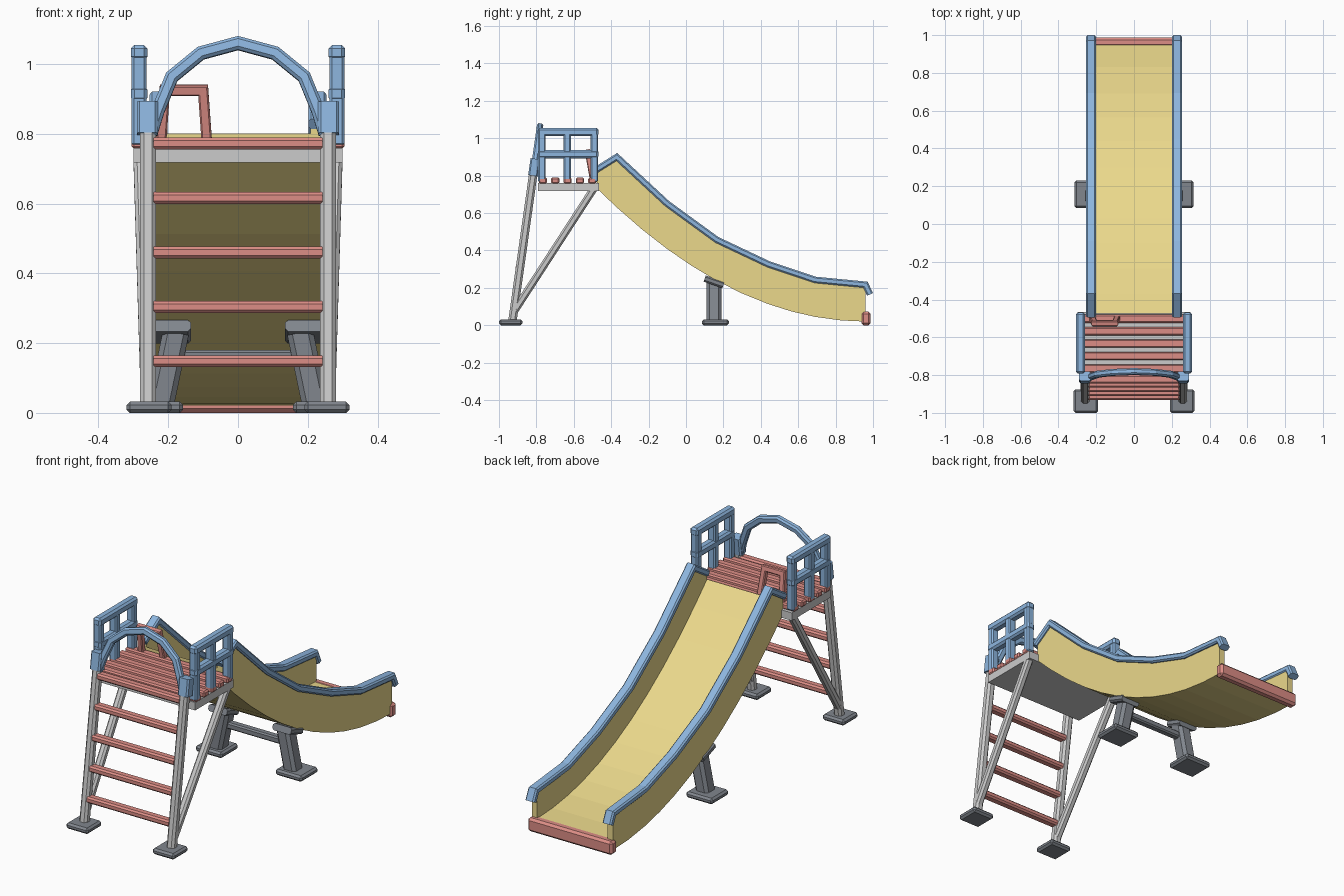
import bpy, bmesh, math
from mathutils import Vector, Matrix

if "Cube" in bpy.data.objects:
    bpy.data.objects.remove(bpy.data.objects["Cube"])


def mat(name, rgb):
    m = bpy.data.materials.new(name)
    m.diffuse_color = (*rgb, 1)
    m.use_nodes = True
    m.node_tree.nodes["Principled BSDF"].inputs["Base Color"].default_value = m.diffuse_color
    return m


BLUE = mat("blue", (0.27, 0.47, 0.74))
RED = mat("red", (0.72, 0.27, 0.24))
YELLOW = mat("yellow", (0.83, 0.69, 0.26))
DARK = mat("dark_grey", (0.22, 0.24, 0.27))


def finish(bm, name, m):
    bmesh.ops.recalc_face_normals(bm, faces=bm.faces)
    me = bpy.data.meshes.new(name)
    bm.to_mesh(me)
    bm.free()
    if m:
        me.materials.append(m)
    ob = bpy.data.objects.new(name, me)
    bpy.context.collection.objects.link(ob)
    return ob


def loft(name, rings, m):
    """Closed solid through a list of cross-section rings."""
    bm = bmesh.new()
    vs = [[bm.verts.new(p) for p in r] for r in rings]
    n = len(vs[0])
    for a, b in zip(vs, vs[1:]):
        for i in range(n):
            j = (i + 1) % n
            bm.faces.new((a[i], a[j], b[j], b[i]))
    bm.faces.new(vs[0])
    bm.faces.new(vs[-1])
    return finish(bm, name, m)


def box(name, x, y, z, m=None, bev=0.007):
    bm = bmesh.new()
    size = [b - a for a, b in (x, y, z)]
    mid = [(a + b) / 2 for a, b in (x, y, z)]
    bmesh.ops.create_cube(bm, size=1, matrix=Matrix.Translation(mid) @ Matrix.Diagonal((*size, 1)))
    if bev:
        bmesh.ops.bevel(bm, geom=bm.edges[:], offset=bev, segments=1, affect='EDGES')
    return finish(bm, name, m)


def sweep(name, pts, side, w, h, m=None, c=0.25):
    """Chamfered bar swept along a mitred path; w along side, h across it."""
    pts = [Vector(p) for p in pts]
    s = Vector(side).normalized()
    u, v = w / 2, h / 2
    k = c * min(w, h)
    prof = [(u, v - k), (u - k, v), (k - u, v), (-u, v - k),
            (-u, k - v), (k - u, -v), (u - k, -v), (u, k - v)]
    rings = []
    for i, p in enumerate(pts):
        a = (p - pts[i - 1]).normalized() if i else None
        b = (pts[i + 1] - p).normalized() if i < len(pts) - 1 else None
        a, b = a or b, b or a
        n = s.cross((a + b).normalized()).normalized()
        n /= max(0.5, math.cos(a.angle(b) / 2))
        rings.append([p + s * q + n * r for q, r in prof])
    return loft(name, rings, m)


# Ladder line: y on the leaning front legs at height z
def lean(z):
    return -0.927 + (z - 0.03) * 0.1415


for sx, tag in ((-1, "left"), (1, "right")):
    def X(a, b):
        return tuple(sorted((sx * a, sx * b)))

    # Ladder legs, struts and feet
    sweep("front_leg_" + tag, [(sx * 0.258, lean(0.02), 0.02), (sx * 0.258, lean(0.81), 0.81)],
          (1, 0, 0), 0.045, 0.045)
    sweep("rear_strut_" + tag, [(sx * 0.26, -0.915, 0.08), (sx * 0.28, -0.49, 0.735)],
          (1, 0, 0), 0.04, 0.04)
    box("front_foot_" + tag, X(0.19, 0.32), (-1, -0.875), (0, 0.032), DARK, 0.01)

    # Platform side railing
    for i, y in enumerate((-0.77, -0.635, -0.49)):
        box(f"railing_post_{tag}_{i}", X(0.262, 0.305), (y - 0.02, y + 0.02),
            (0.765, 1.045), BLUE)
    for nm, z in (("mid", 0.915), ("top", 1.033)):
        box(f"railing_{nm}_{tag}", X(0.26, 0.307), (-0.792, -0.468), (z - 0.022, z + 0.022), BLUE, 0.01)

    # Sleeves joining the arch to the legs
    sweep("arch_sleeve_" + tag, [(sx * 0.26, lean(0.8), 0.8), (sx * 0.26, lean(0.89), 0.89)],
          (1, 0, 0), 0.06, 0.052, BLUE, 0.15)

    # Slide support legs, brackets and feet
    sweep("slide_leg_" + tag, [(sx * 0.222, 0.15, 0.02), (sx * 0.178, 0.15, 0.23)],
          (0, 1, 0), 0.08, 0.075, DARK, 0.2)
    sweep("slide_bracket_" + tag, [(sx * 0.19, 0.10, 0.25), (sx * 0.19, 0.20, 0.215)],
          (1, 0, 0), 0.11, 0.035, DARK)
    box("slide_foot_" + tag, X(0.157, 0.315), (0.085, 0.23), (0, 0.032), DARK, 0.01)

# Cross brace between the slide legs
box("slide_brace", (-0.2, 0.2), (0.13, 0.17), (0.145, 0.18), DARK)

# Ladder rungs
for i in range(5):
    z = 0.148 + i * 0.156
    sweep(f"rung_{i}", [(-0.242, lean(z), z), (0.242, lean(z), z)], (0, 1, 0), 0.045, 0.034, RED)

# Platform deck and planks
box("platform_base", (-0.3, 0.3), (-0.79, -0.465), (0.718, 0.76), None, 0)
for i in range(5):
    y = -0.765 + i * 0.066
    box(f"plank_{i}", (-0.305, 0.305), (y - 0.022, y + 0.022), (0.757, 0.79), RED)

# Entrance arch over the ladder
half = [(0.25, 0.8), (0.23, 0.865), (0.19, 0.963), (0.107, 1.031)]
arch = [(-x, z) for x, z in half] + [(0, 1.06)] + half[::-1]
sweep("entrance_arch", [(x, lean(z), z) for x, z in arch], (0, 1, -0.1415), 0.034, 0.038, BLUE)

# Red grab handle at the slide top
sweep("grab_handle", [(-0.22, -0.5, 0.785), (-0.21, -0.525, 0.925), (-0.1, -0.525, 0.925),
                      (-0.09, -0.5, 0.785)], (0, 1, 0.2), 0.03, 0.03, RED, 0.15)

# Slide: side rails follow this line, the chute fills beneath it
line = [(-0.485, 0.828), (-0.37, 0.9), (-0.1, 0.65), (0.165, 0.457),
        (0.44, 0.327), (0.69, 0.243), (0.96, 0.217), (0.984, 0.165)]
for sx, tag in ((-1, "left"), (1, "right")):
    sweep("slide_rail_" + tag, [(sx * 0.228, y, z) for y, z in line], (1, 0, 0), 0.052, 0.034, BLUE, 0.22)


def rail_z(y):
    for (y0, z0), (y1, z1) in zip(line, line[1:]):
        if y <= y1:
            return z0 + (z1 - z0) * (y - y0) / (y1 - y0)


rings = []
stations = (-0.475, -0.37, -0.235, -0.1, 0.03, 0.165, 0.3, 0.44, 0.565, 0.69, 0.83, 0.96)
W, K = 0.24, 0.208
for y in stations:
    u = (0.96 - y) / 1.435
    b = 0.02 + 0.71 * u * u
    bed = b + 0.05 * math.hypot(1, 0.99 * u)
    t = rail_z(y)
    rings.append([(x, y, z) for x, z in ((-W, b), (W, b), (W, t), (K, t), (K, bed),
                                         (-K, bed), (-K, t), (-W, t))])
loft("slide_chute", rings, YELLOW)

# Red bar at the slide's lower end
box("slide_end_bar", (-0.25, 0.25), (0.938, 0.987), (0, 0.073), RED, 0.012)
